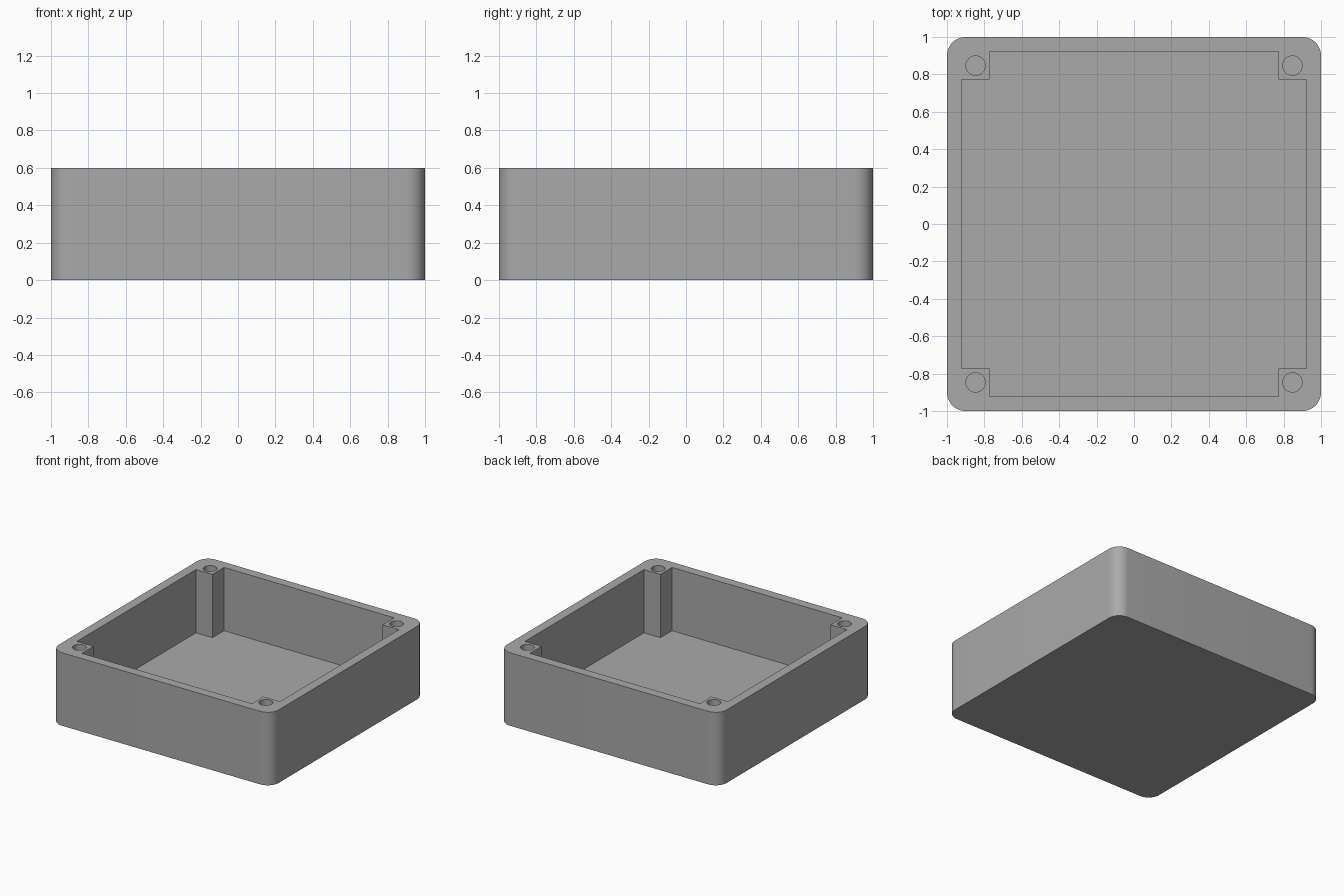
import bpy, bmesh
from math import cos, sin, pi, radians

cube = bpy.data.objects.get("Cube")
if cube:
    bpy.data.objects.remove(cube, do_unlink=True)

HEIGHT, FLOOR = 0.6, 0.08
CORNER_R = 0.1
INNER, POST = 0.923, 0.773          # cavity wall and corner post positions
HOLE_R, HOLE_AT, HOLE_BOTTOM = 0.052, 0.847, 0.08
SIGNS = [(1, 1), (-1, 1), (-1, -1), (1, -1)]

grey = bpy.data.materials.new("plain grey")
grey.use_nodes = True
colour = (0.4, 0.4, 0.4, 1)
grey.diffuse_color = colour
grey.node_tree.nodes["Principled BSDF"].inputs["Base Color"].default_value = colour


def arc(cx, cy, r, start, end, steps):
    angles = [start + (end - start) * i / steps for i in range(steps + 1)]
    return [(cx + r * cos(a), cy + r * sin(a)) for a in angles]


def rounded_square():
    c = 1 - CORNER_R
    return [p for i, (sx, sy) in enumerate(SIGNS)
            for p in arc(sx * c, sy * c, CORNER_R, i * pi / 2, (i + 1) * pi / 2, 12)]


def cavity_outline():
    points = []
    for i, (sx, sy) in enumerate(SIGNS):
        corner = [(sx * INNER, sy * POST), (sx * POST, sy * POST), (sx * POST, sy * INNER)]
        points += corner[::-1] if i % 2 else corner
    return points


def add_well(bm, outline, z_end):
    """Walls from the rim to z_end, closed by a flat cap; returns the rim edges."""
    rim = [bm.verts.new((x, y, HEIGHT)) for x, y in outline]
    end = [bm.verts.new((x, y, z_end)) for x, y in outline]
    n = len(rim)
    for i in range(n):
        j = (i + 1) % n
        bm.faces.new((rim[i], end[i], end[j], rim[j]))
    bm.faces.new(end)
    return [bm.edges.get((rim[i], rim[(i + 1) % n])) for i in range(n)]


bm = bmesh.new()
# Outer shell with base
rim_edges = add_well(bm, rounded_square(), 0)
# Cavity with corner posts
rim_edges += add_well(bm, cavity_outline(), FLOOR)
# Screw holes in the posts
for sx, sy in SIGNS:
    circle = arc(sx * HOLE_AT, sy * HOLE_AT, HOLE_R, 0, 2 * pi, 32)[:-1]
    rim_edges += add_well(bm, circle, HOLE_BOTTOM)
# Flat rim around the openings
bmesh.ops.triangle_fill(bm, use_beauty=True, edges=rim_edges, normal=(0, 0, 1))
bmesh.ops.recalc_face_normals(bm, faces=bm.faces)

mesh = bpy.data.meshes.new("enclosure_box")
bm.to_mesh(mesh)
bm.free()
mesh.materials.append(grey)
box = bpy.data.objects.new("enclosure_box", mesh)
bpy.context.collection.objects.link(box)

bpy.ops.object.select_all(action="DESELECT")
box.select_set(True)
bpy.context.view_layer.objects.active = box
bpy.ops.object.shade_smooth_by_angle(angle=radians(30))
